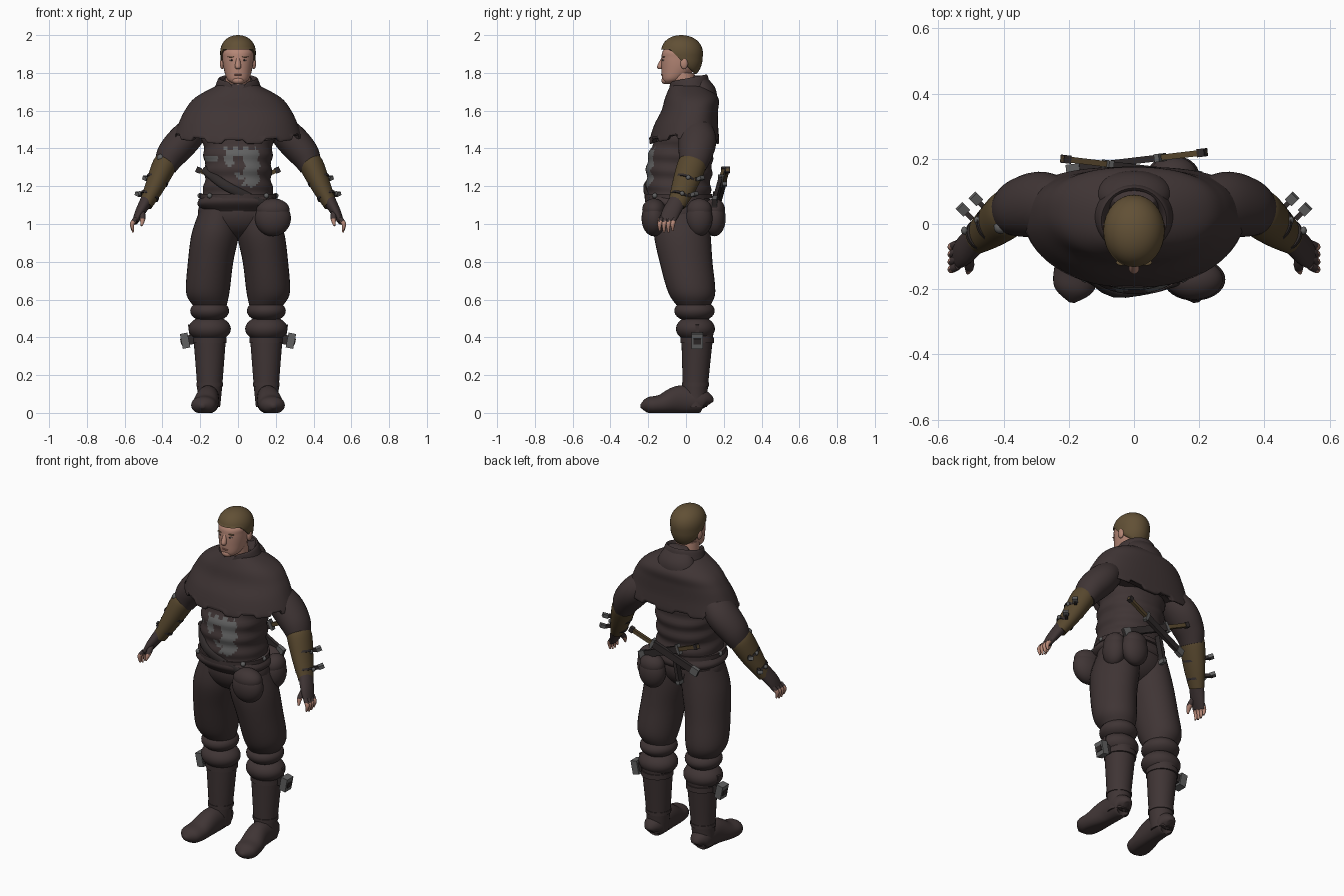
import bpy, bmesh, math
from mathutils import Vector, Matrix

cube = bpy.data.objects.get("Cube")
if cube:
    bpy.data.objects.remove(cube, do_unlink=True)


def material(name, red, green, blue):
    mat = bpy.data.materials.new(name)
    mat.use_nodes = True
    mat.diffuse_color = (red, green, blue, 1)
    shader = next(node for node in mat.node_tree.nodes if node.type == 'BSDF_PRINCIPLED')
    shader.inputs["Base Color"].default_value = mat.diffuse_color
    return mat


CLOTH = material("dark_brown_cloth", .05, .035, .035)
LEATHER = material("black_leather", .03, .024, .024)
BRACER = material("tan_leather", .095, .063, .027)
HAIR = material("brown_hair", .12, .08, .036)
SKIN = material("skin", .46, .24, .18)
LIPS = material("lips", .3, .13, .1)
METAL = material("grey_metal", .12, .12, .12)
EYE = material("eye_white", .4, .33, .3)


def finish(name, bm, mats, rule=None, pair=False, smooth=True):
    """Turn a bmesh into an object, with a mirrored twin if pair is set."""
    bmesh.ops.recalc_face_normals(bm, faces=bm.faces)
    for face in bm.faces:
        face.smooth = smooth
        if rule:
            face.material_index = rule(face.calc_center_median())
    mesh = bpy.data.meshes.new(name)
    bm.to_mesh(mesh)
    bm.free()
    for mat in mats if isinstance(mats, tuple) else (mats,):
        mesh.materials.append(mat)
    mesh.set_sharp_from_angle(angle=math.radians(50))
    meshes = {("left_" + name if pair else name): mesh}
    if pair:
        twin = mesh.copy()
        twin.transform(Matrix.Diagonal((-1, 1, 1, 1)))
        twin.flip_normals()
        meshes["right_" + name] = twin
    for label, data in meshes.items():
        bpy.context.collection.objects.link(bpy.data.objects.new(label, data))


def spline(rows, steps):
    """Catmull-Rom interpolation through the given rows."""
    out = []
    for i in range(len(rows) - 1):
        before, here, there, after = (rows[min(max(i + k, 0), len(rows) - 1)] for k in (-1, 0, 1, 2))
        for step in range(steps):
            t = step / steps
            out.append([q + t / 2 * (r - p + t * (2*p - 5*q + 4*r - w + t * (3*(q - r) + w - p)))
                        for p, q, r, w in zip(before, here, there, after)])
    return out + [list(rows[-1])]


def loft(name, rows, mats, sides=32, steps=6, reference=(0, 1, 0), flat=False, power=1,
         tweak=None, rule=None, pair=False):
    """Skin elliptical rings; each row is x, y, z, width radius, depth radius."""
    rows = spline(rows, steps)
    last = len(rows) - 1
    bm = bmesh.new()
    rings = []
    for i, row in enumerate(rows):
        ahead, behind = Vector(rows[min(i + 1, last)][:3]), Vector(rows[max(i - 1, 0)][:3])
        along = Vector((0, 0, 1)) if flat else (ahead - behind).normalized()
        across = Vector(reference).cross(along).normalized()
        outward = along.cross(across)
        ring = []
        for k in range(sides):
            angle = math.tau * k / sides
            c, s = (math.copysign(abs(wave) ** power, wave) for wave in (math.cos(angle), math.sin(angle)))
            co = Vector(row[:3]) + across * c * row[3] + outward * s * row[4]
            if tweak:
                tweak(co, angle, i / last)
            ring.append(bm.verts.new(co))
        rings.append(ring)
    for lower, upper in zip(rings, rings[1:]):
        for k in range(sides):
            bm.faces.new((lower[k - 1], lower[k], upper[k], upper[k - 1]))
    bm.faces.new(rings[0])
    bm.faces.new(rings[-1])
    finish(name, bm, mats, rule, pair)


def trunk(name, rows, mats, **options):
    """A level loft on the centre line; each row is y, z, width radius, depth radius."""
    loft(name, [(0, *row) for row in rows], mats, flat=True, **options)


def ball(name, centre, size, mat, pair=False, tweak=None):
    bm = bmesh.new()
    place = Matrix.Translation(centre) @ Matrix.Diagonal((*size, 1))
    bmesh.ops.create_uvsphere(bm, u_segments=32, v_segments=24, radius=1, matrix=place)
    if tweak:
        for vert in bm.verts:
            tweak(vert.co)
    finish(name, bm, mat, pair=pair)


def bar(name, start, end, width, depth, mat, pair=False, round_section=False):
    """A box or an oval band running from start to end."""
    start, end = Vector(start), Vector(end)
    turn = (end - start).to_track_quat('Z', 'Y').to_matrix().to_4x4()
    size = Matrix.Diagonal((width, depth, (end - start).length, 1))
    place = Matrix.Translation((start + end) / 2) @ turn @ size
    bm = bmesh.new()
    if round_section:
        bmesh.ops.create_cone(bm, cap_ends=True, segments=32, radius1=.5, radius2=.5, depth=1, matrix=place)
    else:
        bmesh.ops.create_cube(bm, size=1, matrix=place)
    finish(name, bm, mat, pair=pair, smooth=round_section)


# Head, face and neck
trunk("head", [(-.09, 1.74, .02, .02), (-.07, 1.765, .056, .055), (-.04, 1.82, .075, .09),
               (-.03, 1.88, .083, .1), (-.03, 1.92, .08, .09), (-.03, 1.97, .03, .04)], SKIN, power=.95)
trunk("neck", [(0, 1.6, .07, .07), (-.02, 1.8, .065, .065)], SKIN)
trunk("nose", [(-.135, 1.82, .01, .01), (-.135, 1.835, .016, .018), (-.12, 1.88, .009, .01)], SKIN)
ball("ear", (.084, -.01, 1.85), (.012, .02, .03), SKIN, pair=True)
ball("eyebrow", (.033, -.118, 1.885), (.022, .01, .003), HAIR, pair=True)
ball("eye", (.032, -.118, 1.868), (.012, .007, .005), EYE, pair=True)
ball("iris", (.032, -.122, 1.868), (.005, .005, .005), LEATHER, pair=True)
ball("mouth", (0, -.12, 1.79), (.024, .013, .006), LIPS)
ball("chin", (0, -.11, 1.76), (.03, .02, .02), SKIN)


# Hair, fuller on top and cut along a hairline that drops toward the nape
def hair_shape(co):
    fullness = 1 + 2 * max(co.z - 1.88, 0)
    co.x *= fullness
    co.y *= fullness
    co.z = max(co.z, min(1.925, 1.84 - co.y))


ball("hair", (0, -.02, 1.88), (.092, .108, .12), HAIR, tweak=hair_shape)


# Shoulder cape with a stepped hem, raised collar and folded hood
def cape_shape(co, angle, fraction):
    side = math.cos(angle) ** 2
    co.y += .05 * side * fraction
    co.z += .05 * side * fraction ** 3
    if fraction > .75 and math.sin(11 * angle + .6) > .2:
        co.z += .02


def collar_shape(co, angle, fraction):
    co.z += fraction * .3 * co.y
    if math.sin(angle) < 0:
        co.z -= fraction * .1 * math.exp(-(co.x / .03) ** 2)


trunk("shoulder_cape", [(.01, 1.74, .1, .09), (.03, 1.67, .225, .14), (.02, 1.6, .28, .15),
                        (0, 1.52, .315, .17), (-.01, 1.43, .34, .185), (-.01, 1.43, .3, .16)],
      CLOTH, sides=112, power=.88, tweak=cape_shape)
trunk("collar", [(.02, 1.64, .17, .12), (.02, 1.7, .13, .11), (.01, 1.77, .1, .1), (.01, 1.7, .07, .07)],
      CLOTH, sides=64, tweak=collar_shape)
trunk("folded_hood", [(.15, 1.51, .01, .01), (.11, 1.64, .11, .055), (.085, 1.72, .11, .07), (.07, 1.785, .06, .03)],
      CLOTH)
bar("collar_clasp", (0, -.11, 1.64), (0, -.09, 1.68), .01, .01, LEATHER)

# Padded jacket with a worn grey chest emblem
EMBLEM = [(-.07, .1, 1.36, 1.4), (.03, .11, 1.2, 1.38), (-.07, -.02, 1.31, 1.37),
          (-.17, -.1, 1.33, 1.36), (-.01, .04, 1.24, 1.27)]


def emblem(centre):
    x = centre.x + .008 * math.sin(centre.z * 90)
    z = centre.z + .006 * math.sin(centre.x * 110)
    inside = any(left < x < right and low < z < high for left, right, low, high in EMBLEM)
    return int(inside and centre.y < -.08)


def folds(co, angle, fraction):
    ripple = .005 * math.sin(co.z * 75 + math.sin(angle))
    co.x += ripple * math.cos(angle)
    co.y += ripple * math.sin(angle)


trunk("jacket", [(-.03, 1.07, .19, .15), (-.04, 1.11, .21, .17), (-.04, 1.2, .18, .17),
                 (-.03, 1.36, .18, .17), (0, 1.55, .2, .12)],
      (CLOTH, METAL), sides=160, steps=12, power=.9, tweak=folds, rule=emblem)
bar("belt", (0, -.04, 1.135), (0, -.04, 1.16), .41, .36, CLOTH, round_section=True)
for x, y in ((-.15, -.165), (.15, -.165), (-.2, -.04), (.2, -.04)):
    ball("belt_stud", (x, y, 1.15), (.014, .014, .014), METAL)
loft("front_baldric", [(-.18, -.1, 1.29, .02, .01), (-.06, -.21, 1.2, .025, .015), (.17, -.17, 1.09, .02, .01)], LEATHER)

# Hips, trouser legs, knee folds and boots
ball("hips", (0, -.025, 1.06), (.212, .15, .14), CLOTH)
loft("trouser_leg", [(.15, .04, .57, .09, .09), (.16, .03, .64, .115, .125), (.145, 0, .8, .12, .14),
                     (.12, -.02, .95, .125, .15), (.1, -.02, 1.08, .1, .14)],
     CLOTH, flat=True, pair=True)
ball("knee_roll", (.15, .045, .54), (.103, .107, .06), CLOTH, pair=True)
ball("knee_guard", (.15, .05, .445), (.112, .103, .07), CLOTH, pair=True)
loft("boot_shaft", [(.155, .05, .03, .06, .06), (.15, .05, .15, .067, .067), (.15, .06, .42, .088, .085)],
     CLOTH, flat=True, pair=True)
bar("boot_strap", (.15, .05, .14), (.15, .05, .16), .142, .142, CLOTH, pair=True, round_section=True)


def ground(co, angle, fraction):
    co.z = max(co.z, 0)


loft("boot_foot", [(.155, .115, .04, .02, .03), (.155, .09, .06, .055, .06), (.16, -.03, .07, .06, .075),
                   (.175, -.13, .045, .068, .052), (.185, -.2, .04, .06, .042), (.19, -.24, .035, .01, .01)],
     CLOTH, reference=(0, 0, 1), pair=True, power=.95, tweak=ground)

# Knee buckles
bar("knee_strap", (.15, .06, .37), (.15, .06, .4), .178, .178, CLOTH, pair=True, round_section=True)
bar("knee_stem", (.23, .06, .39), (.27, .06, .385), .04, .05, LEATHER, pair=True)
bar("knee_buckle", (.26, .06, .386), (.3, .06, .378), .06, .08, METAL, pair=True)
bar("knee_buckle_core", (.27, .06, .384), (.304, .06, .377), .04, .03, LEATHER, pair=True)
bar("knee_tab", (.23, .06, .4), (.24, .06, .47), .02, .05, CLOTH, pair=True)

# Sleeves and bracers
loft("sleeve", [(.2, .04, 1.53, .07, .08), (.28, .06, 1.45, .085, .1), (.35, .05, 1.37, .08, .09),
                (.385, .035, 1.3, .06, .07)], CLOTH, pair=True)
loft("bracer", [(.37, .04, 1.34, .05, .06), (.39, .03, 1.31, .064, .076), (.44, -.01, 1.2, .052, .066),
                (.49, -.05, 1.1, .036, .046)], BRACER, pair=True)
elbow, wrist = Vector((.39, .03, 1.31)), Vector((.49, -.05, 1.1))
for fraction in (.35, .75):
    middle = elbow.lerp(wrist, fraction)
    girth = .14 - .05 * fraction
    bar("bracer_strap", middle, elbow.lerp(wrist, fraction + .05), girth, girth,
        LEATHER, pair=True, round_section=True)
    root = middle + Vector((.03, .045, 0))
    bar("buckle_pin", root, root + Vector((.03, .03, 0)), .015, .02, LEATHER, pair=True)
    bar("bracer_buckle", root + Vector((.02, .02, 0)), root + Vector((.04, .04, .01)), .03, .02, METAL, pair=True)
    ball("bracer_rivet", middle + Vector((.055, .01, .01)), (.01, .012, .012), METAL, pair=True)
ball("elbow_rivet", (-.41, -.01, 1.35), (.02, .02, .02), METAL)

# Fingerless gloves and bare fingertips
loft("glove", [(.48, -.04, 1.13, .035, .045), (.52, -.08, 1.06, .026, .047), (.545, -.1, 1.01, .015, .04)],
     CLOTH, pair=True)
for k in range(4):
    y, tip = -.06 - .023 * k, .965 - .01 * math.sin(k)
    loft("finger", [(.54, y, 1.03, .012, .012), (.56, y - .01, 1, .012, .012), (.555, y - .01, tip, .005, .005)],
         (SKIN, CLOTH), sides=12, pair=True, rule=lambda centre: int(centre.z > 1.015))
loft("thumb", [(.51, -.09, 1.07, .016, .016), (.505, -.13, 1.03, .015, .015), (.51, -.15, .99, .005, .005)],
     (SKIN, CLOTH), sides=12, pair=True, rule=lambda centre: int(centre.z > 1.03))

# Hip pouches with flaps
for x, y, width, depth in ((.185, -.17, .095, .065), (.12, .15, .08, .06), (.2, .07, .06, .07)):
    ball("pouch", (x, y, 1.03), (width, depth, .095), CLOTH)
    ball("pouch_flap", (x, y, 1.075), (width * .92, depth * .95, .06), CLOTH)

# Crossed blades behind the waist, with a small dagger
for side, y in ((1, .21), (-1, .19)):
    low, top = Vector((-.2 * side, y - .04, 1.11)), Vector((.22 * side, y + .01, 1.29))
    mid = low.lerp(top, .65)
    bar("blade_sheath", low, mid, .02, .04, LEATHER)
    bar("sheath_tip", low, low.lerp(mid, .15), .025, .045, METAL)
    bar("blade_guard", mid, mid.lerp(top, .1), .025, .06, METAL)
    bar("blade_grip", mid, top, .018, .022, BRACER)
    bar("blade_pommel", mid.lerp(top, .85), top, .025, .03, LEATHER)
bar("dagger_sheath", (-.04, .16, 1.17), (-.07, .16, 1.02), .035, .02, LEATHER)
bar("dagger_tip", (-.068, .16, 1.03), (-.072, .16, 1.01), .04, .025, METAL)
